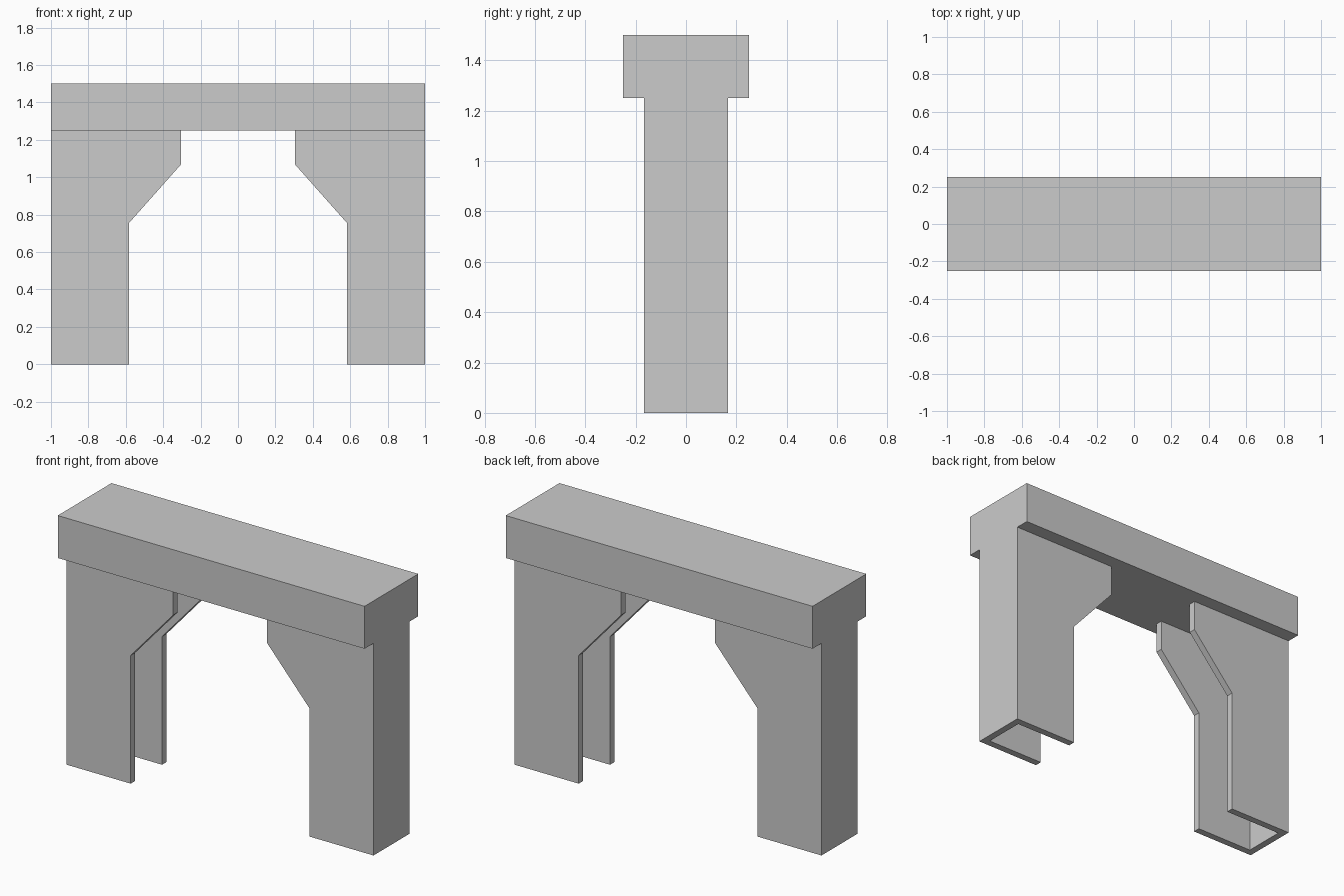
import bpy, bmesh

if "Cube" in bpy.data.objects:
    bpy.data.objects.remove(bpy.data.objects["Cube"])

T = 1 / 24            # wall thickness
HALF_Y = 1 / 6        # half depth of the legs
SLAB_Z = 1.25


def make_object(name, bm):
    bmesh.ops.recalc_face_normals(bm, faces=bm.faces[:])
    mesh = bpy.data.meshes.new(name)
    bm.to_mesh(mesh)
    bm.free()
    obj = bpy.data.objects.new(name, mesh)
    bpy.context.collection.objects.link(obj)
    return obj


def extruded(name, profile, axis_point, vector):
    """Extrude a flat profile along a vector."""
    bm = bmesh.new()
    face = bm.faces.new([bm.verts.new(axis_point(a, b)) for a, b in profile])
    geom = bmesh.ops.extrude_face_region(bm, geom=[face], use_keep_orig=True)["geom"]
    verts = [g for g in geom if isinstance(g, bmesh.types.BMVert)]
    bmesh.ops.translate(bm, vec=vector, verts=verts)
    return make_object(name, bm)


# Top slab
extruded("top_slab", [(-1, -0.25), (1, -0.25), (1, 0.25), (-1, 0.25)],
         lambda x, y: (x, y, SLAB_Z), (0, 0, 0.25))

# Legs: haunched side profile, hollowed into a channel open to the middle
for side, s in (("left", -1), ("right", 1)):
    outer = [(1, 0), (1, SLAB_Z), (0.306, SLAB_Z), (0.306, 1.067),
             (0.583, 0.755), (0.583, 0)]
    leg = extruded(side + "_leg", [(s * x, z) for x, z in outer],
                   lambda x, z: (x, -HALF_Y, z), (0, 2 * HALF_Y, 0))

    # Cutter for the channel
    inner = [(0.2, -0.1), (1 - T, -0.1), (1 - T, SLAB_Z + 0.1), (0.2, SLAB_Z + 0.1)]
    cutter = extruded(side + "_channel_cutter", [(s * x, z) for x, z in inner],
                      lambda x, z: (x, -HALF_Y + T, z), (0, 2 * (HALF_Y - T), 0))
    cutter.hide_render = True
    cutter.hide_set(True)
    mod = leg.modifiers.new("channel", "BOOLEAN")
    mod.operation = "DIFFERENCE"
    mod.solver = "EXACT"
    mod.object = cutter
